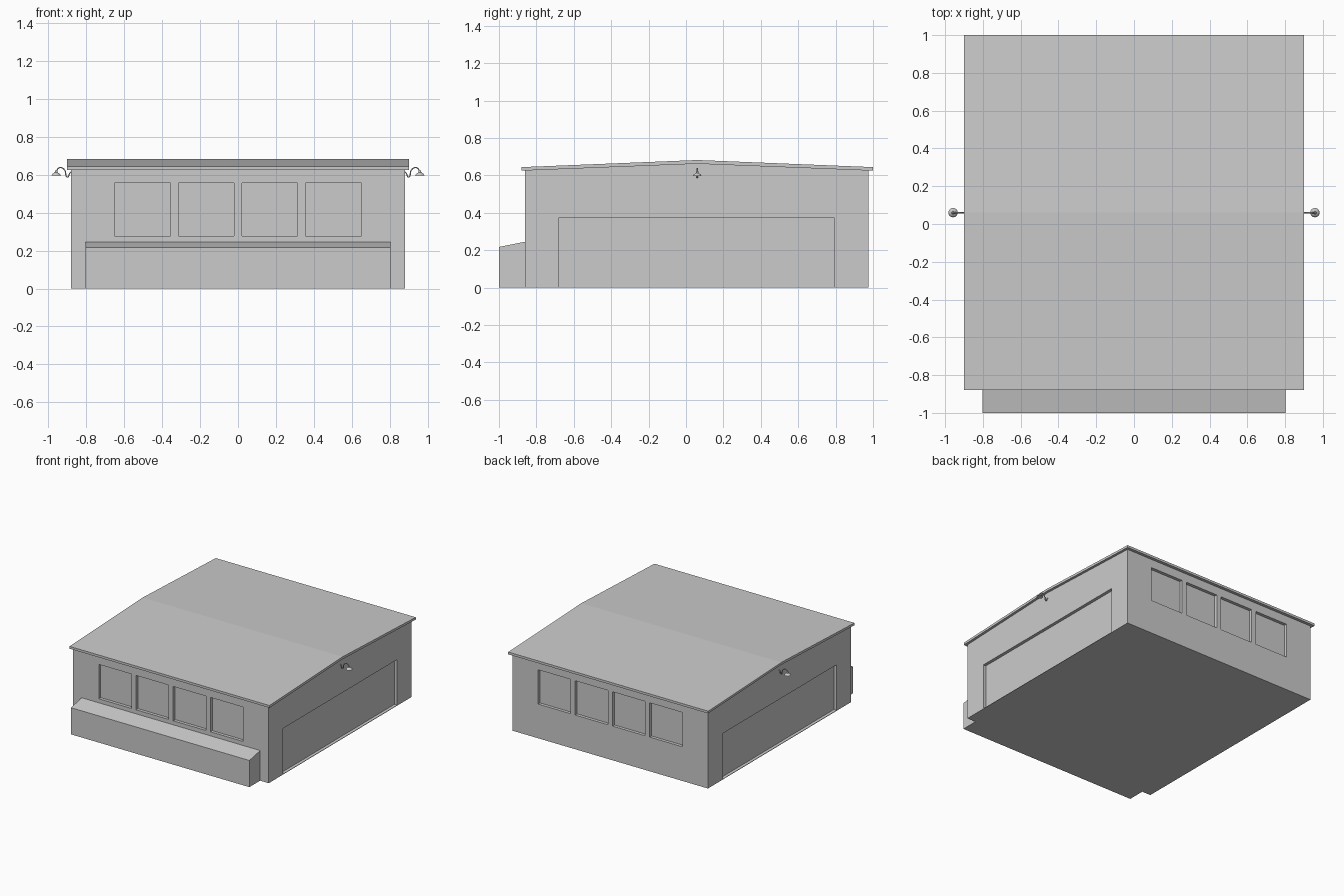
import bpy, bmesh, math
from mathutils import Vector

if "Cube" in bpy.data.objects:
    bpy.data.objects.remove(bpy.data.objects["Cube"])

grey = bpy.data.materials.new("light grey")
grey.diffuse_color = (0.6, 0.6, 0.6, 1)
grey.use_nodes = True
grey.node_tree.nodes["Principled BSDF"].inputs["Base Color"].default_value = grey.diffuse_color


def make_object(name, bm):
    bmesh.ops.recalc_face_normals(bm, faces=bm.faces)
    me = bpy.data.meshes.new(name)
    bm.to_mesh(me)
    bm.free()
    me.materials.append(grey)
    ob = bpy.data.objects.new(name, me)
    bpy.context.collection.objects.link(ob)
    return ob


def extrude_x(name, profile, half):
    """Closed (y, z) outline extruded from -half to +half in x."""
    bm = bmesh.new()
    face = bm.faces.new([bm.verts.new((-half, y, z)) for y, z in profile])
    new = bmesh.ops.extrude_face_region(bm, geom=[face])["geom"]
    verts = [v for v in new if isinstance(v, bmesh.types.BMVert)]
    bmesh.ops.translate(bm, verts=verts, vec=(2 * half, 0, 0))
    return make_object(name, bm)


def add_box(bm, x0, x1, y0, y1, z0, z1):
    verts = bmesh.ops.create_cube(bm, size=1)["verts"]
    for v in verts:
        v.co = ((x0 + x1) / 2 + v.co.x * (x1 - x0),
                (y0 + y1) / 2 + v.co.y * (y1 - y0),
                (z0 + z1) / 2 + v.co.z * (z1 - z0))


# Main building with shallow gables
walls = extrude_x("walls", [(-0.862, 0), (0.975, 0), (0.975, 0.628),
                            (0.06, 0.664), (-0.862, 0.628)], 0.88)

# Recesses: four windows front and back, one wide door on each side
depth = 0.025
bm = bmesh.new()
for i in range(4):
    cx = -0.5025 + i * 0.335
    for y0, y1 in ((-0.95, -0.862 + depth), (0.975 - depth, 1.05)):
        add_box(bm, cx - 0.147, cx + 0.147, y0, y1, 0.278, 0.557)
for s in (-1, 1):
    xs = sorted((s * (0.88 - depth), s * 0.95))
    add_box(bm, xs[0], xs[1], -0.68, 0.79, 0.004, 0.375)
cutter = make_object("recess_cutter", bm)
cutter.hide_render = True
mod = walls.modifiers.new("recesses", "BOOLEAN")
mod.operation = "DIFFERENCE"
mod.solver = "EXACT"
mod.object = cutter
bpy.context.view_layer.objects.active = walls
bpy.ops.object.modifier_apply(modifier=mod.name)
bpy.data.objects.remove(cutter)

# Low-pitched overhanging roof
extrude_x("roof", [(-0.88, 0.625), (0.06, 0.662), (1.0, 0.625),
                   (1.0, 0.644), (0.06, 0.682), (-0.88, 0.644)], 0.9)

# Sloped planter in front
extrude_x("front_planter", [(-1.0, 0), (-0.85, 0), (-0.85, 0.247),
                            (-0.862, 0.245), (-1.0, 0.217)], 0.803)

# Gooseneck lamp on each side
for s, side in ((-1, "left"), (1, "right")):
    cu = bpy.data.curves.new("lamp_arm_" + side, "CURVE")
    cu.dimensions = "3D"
    cu.bevel_depth = 0.0035
    cu.bevel_resolution = 1
    cu.resolution_u = 6
    cu.use_fill_caps = True
    path = [(0.875, 0.618), (0.886, 0.608), (0.899, 0.588), (0.912, 0.622),
            (0.93, 0.637), (0.947, 0.633), (0.957, 0.615)]
    sp = cu.splines.new("BEZIER")
    sp.bezier_points.add(len(path) - 1)
    for p, (x, z) in zip(sp.bezier_points, path):
        p.co = (s * x, 0.06, z)
        p.handle_left_type = p.handle_right_type = "AUTO"
    cu.materials.append(grey)
    bpy.context.collection.objects.link(
        bpy.data.objects.new("lamp_arm_" + side, cu))

    # Flared shade, lathed from a short profile
    bm = bmesh.new()
    n, rings = 16, []
    for r, z in ((0.005, 0.622), (0.008, 0.612), (0.018, 0.605),
                 (0.025, 0.596)):
        rings.append([bm.verts.new((s * 0.958 + r * math.cos(a),
                                    0.06 + r * math.sin(a), z))
                      for a in (2 * math.pi * k / n for k in range(n))])
    for lo, hi in zip(rings, rings[1:]):
        for k in range(n):
            bm.faces.new((lo[k], lo[(k + 1) % n], hi[(k + 1) % n], hi[k]))
    bm.faces.new(rings[0])
    bm.faces.new(rings[-1])
    make_object("lamp_shade_" + side, bm)
